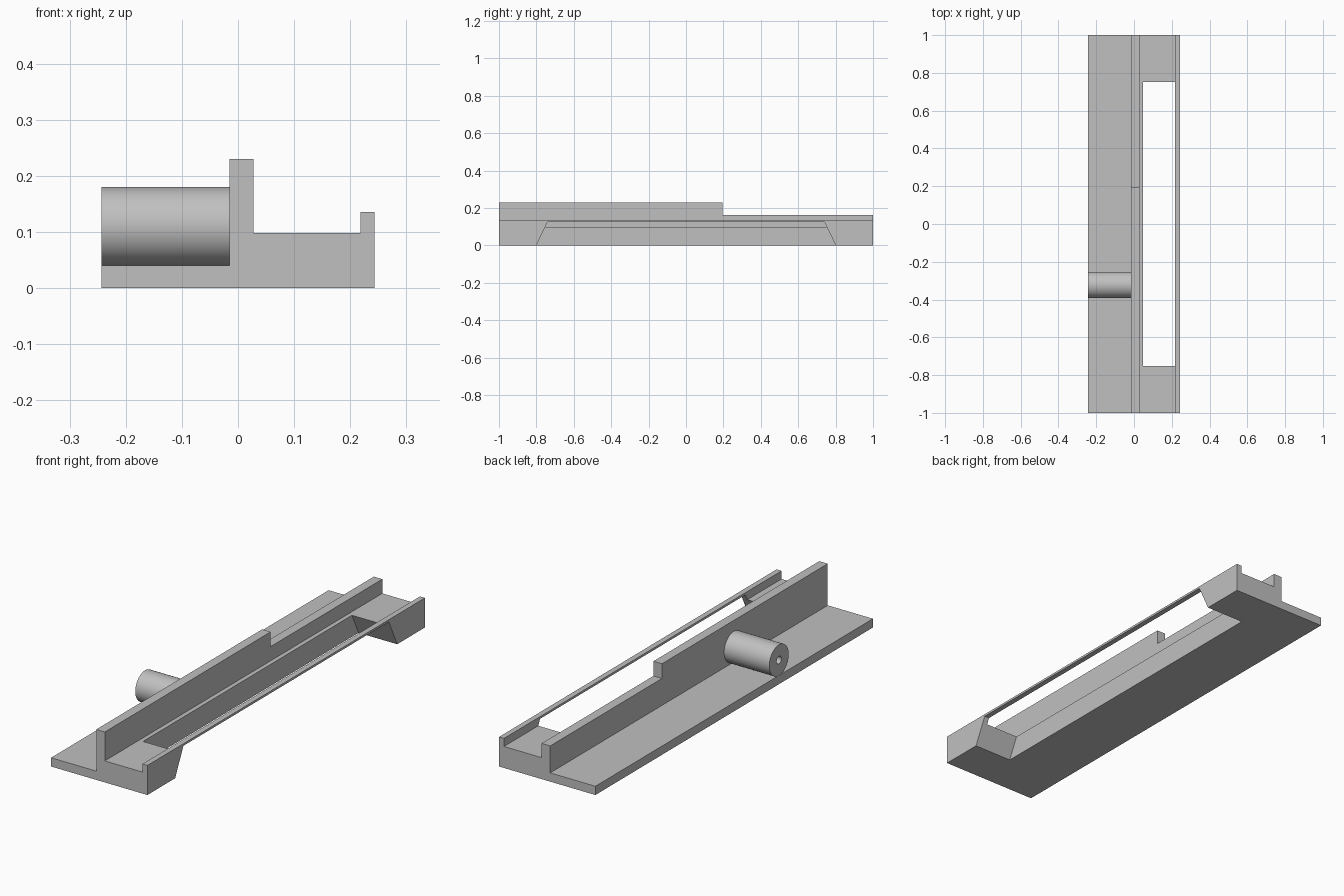
import bpy, bmesh
from math import pi
from mathutils import Matrix, Vector

cube = bpy.data.objects.get("Cube")
if cube:
    bpy.data.objects.remove(cube, do_unlink=True)

GREY = (0.53, 0.53, 0.53, 1)
grey = bpy.data.materials.new("plain grey")
grey.use_nodes = True
grey.diffuse_color = GREY
grey.node_tree.nodes["Principled BSDF"].inputs["Base Color"].default_value = GREY


def add_object(name, bm):
    bmesh.ops.recalc_face_normals(bm, faces=bm.faces)
    mesh = bpy.data.meshes.new(name)
    bm.to_mesh(mesh)
    bm.free()
    mesh.materials.append(grey)
    obj = bpy.data.objects.new(name, mesh)
    bpy.context.collection.objects.link(obj)
    return obj


def extrusion(name, points, direction):
    """Closed outline swept along a straight direction."""
    bm = bmesh.new()
    face = bm.faces.new([bm.verts.new(p) for p in points])
    swept = bmesh.ops.extrude_face_region(bm, geom=[face])["geom"]
    verts = [v for v in swept if isinstance(v, bmesh.types.BMVert)]
    bmesh.ops.translate(bm, verts=verts, vec=Vector(direction))
    return add_object(name, bm)


def rod(name, radius, x0, x1, y, z, sides):
    """Cylinder lying along x."""
    bm = bmesh.new()
    place = Matrix.Translation(((x0 + x1) / 2, y, z)) @ Matrix.Rotation(pi / 2, 4, 'Y')
    bmesh.ops.create_cone(bm, cap_ends=True, segments=sides, radius1=radius,
                          radius2=radius, depth=x1 - x0, matrix=place)
    return add_object(name, bm)


def cut(target, cutter):
    """Subtract the cutter, bake the result and discard the cutter."""
    cutter.hide_render = True
    mod = target.modifiers.new("cut", 'BOOLEAN')
    mod.operation = 'DIFFERENCE'
    mod.solver = 'EXACT'
    mod.object = cutter
    bpy.context.view_layer.objects.active = target
    bpy.ops.object.modifier_apply(modifier=mod.name)
    bpy.data.objects.remove(cutter, do_unlink=True)


# Main rail: flange, upright wall, tray and outer lip in one cross-section
HALF, WALL_L, WALL_R, LIP = 0.243, -0.015, 0.028, 0.218
section = [(-HALF, 0), (HALF, 0), (HALF, 0.135), (LIP, 0.135), (LIP, 0.098),
           (WALL_R, 0.098), (WALL_R, 0.23), (WALL_L, 0.23), (WALL_L, 0.04), (-HALF, 0.04)]
body = extrusion("rail_body", [(x, -1, z) for x, z in section], (0, 2, 0))

# Lowered rear part of the wall
step = [(0.195, 0.163), (1.1, 0.163), (1.1, 0.3), (0.195, 0.3)]
cut(body, extrusion("step_cutter", [(-0.1, y, z) for y, z in step], (0.2, 0, 0)))

# Sloped-end window that leaves a thin strip of the lip above it
SLOPE = 0.06 / 0.125
low, top = -0.05, 0.125
y_low, y_top = 0.8 - SLOPE * low, 0.8 - SLOPE * top
window = [(-y_low, low), (y_low, low), (y_top, top), (-y_top, top)]
cut(body, extrusion("window_cutter", [(0.048, y, z) for y, z in window], (0.3, 0, 0)))

# Round boss on the flange with a blind centre hole
boss = rod("round_boss", 0.07, -HALF, WALL_L + 0.005, -0.323, 0.11, 64)
cut(boss, rod("hole_cutter", 0.017, -HALF - 0.05, WALL_L, -0.323, 0.11, 32))
bpy.ops.object.select_all(action='DESELECT')
boss.select_set(True)
bpy.context.view_layer.objects.active = boss
bpy.ops.object.shade_smooth_by_angle(angle=pi / 6)
